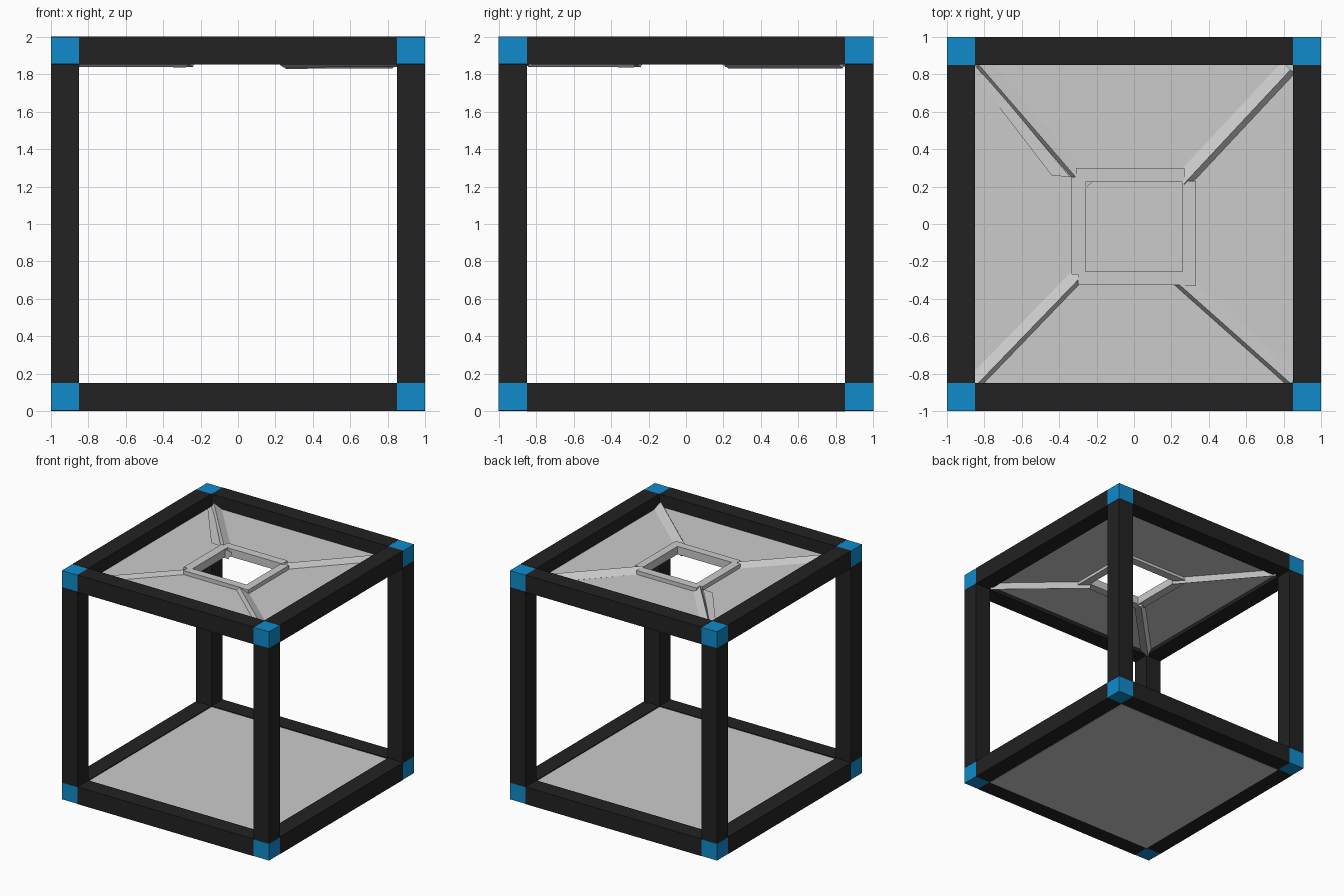
import bpy, bmesh
from itertools import product
from mathutils import Matrix, Vector

if "Cube" in bpy.data.objects:
    bpy.data.objects.remove(bpy.data.objects["Cube"])


def material(name, rgb):
    m = bpy.data.materials.new(name)
    m.diffuse_color = (*rgb, 1)
    m.use_nodes = True
    m.node_tree.nodes["Principled BSDF"].inputs["Base Color"].default_value = m.diffuse_color
    return m


BLACK = material("black_frame", (0.016, 0.016, 0.016))
BLUE = material("blue_corner", (0.005, 0.26, 0.60))


def finish(name, bm, mat=None):
    me = bpy.data.meshes.new(name)
    bm.to_mesh(me)
    bm.free()
    ob = bpy.data.objects.new(name, me)
    bpy.context.collection.objects.link(ob)
    if mat:
        me.materials.append(mat)
    return ob


def box(name, center, size, mat=None, rot=Matrix.Identity(4)):
    bm = bmesh.new()
    bmesh.ops.create_cube(bm, size=1, matrix=Matrix.Translation(center) @ rot @ Matrix.Diagonal((*size, 1)))
    return finish(name, bm, mat)


T = 0.15            # beam thickness
C = 1 - T / 2       # beam centre line
MID = Vector((0, 0, 1.002))

# Blue corner cubes
for s in product((-1, 1), repeat=3):
    box("corner_cube", MID + C * Vector(s), (T, T, T - 0.004), BLUE)

# Black beams along each axis
for axis in range(3):
    for a, b in product((-C, C), repeat=2):
        pos, size = [a, b], [T, T]
        pos.insert(axis, 0)
        size.insert(axis, 2 - 2 * T)
        box("frame_beam", MID + Vector(pos), size, BLACK)

# Floor slab filling the bottom frame
box("floor_slab", (0, 0, 0.0725), (1.7, 1.7, 0.145))

# Ceiling: four thin trapezoid panels around a square opening
IN, OUT, Z = 0.29, 0.86, 1.89
for k in range(4):
    bm = bmesh.new()
    pts = [(-OUT, -OUT), (OUT, -OUT), (IN, -IN), (-IN, -IN)]
    bm.faces.new([bm.verts.new((x, y, Z)) for x, y in pts])
    bm.transform(Matrix.Rotation(k * 1.5707963, 4, 'Z'))
    ob = finish("ceiling_panel", bm)
    mod = ob.modifiers.new("thickness", 'SOLIDIFY')
    mod.thickness = 0.01
    mod.offset = 0

# Rim around the opening: x range, y range
for x0, x1, y0, y1 in ((-0.31, 0.27, 0.225, 0.30), (-0.30, 0.26, -0.325, -0.255),
                       (-0.335, -0.26, -0.27, 0.25), (0.26, 0.33, -0.33, 0.23)):
    box("opening_rim", ((x0 + x1) / 2, (y0 + y1) / 2, 1.895), (x1 - x0, y1 - y0, 0.07))

# Rolled diagonal struts: inner end, outer end, width, height, roll
for p, q, w, h, roll in (((0.26, 0.22), (0.83, 0.83), 0.075, 0.08, -0.6),
                         ((-0.27, -0.25), (-0.85, -0.85), 0.07, 0.065, 0.55),
                         ((0.23, -0.29), (0.85, -0.84), 0.075, 0.065, -0.5),
                         ((-0.25, 0.20), (-0.82, 0.86), 0.065, 0.065, 0.5)):
    a, b = Vector((*p, 1.883)), Vector((*q, 1.885))
    d = b - a
    rot = d.to_track_quat('X', 'Z').to_matrix().to_4x4() @ Matrix.Rotation(roll, 4, 'X')
    box("diagonal_strut", (a + b) / 2, (d.length, w, h), None, rot)

# Loose thin sheet beside the back left strut
bm = bmesh.new()
bm.faces.new([bm.verts.new(v) for v in ((-0.84, 0.78, 1.90), (-0.44, 0.26, 1.91),
                                       (-0.34, 0.25, 1.91), (-0.80, 0.80, 1.90))])
finish("loose_sheet", bm)
